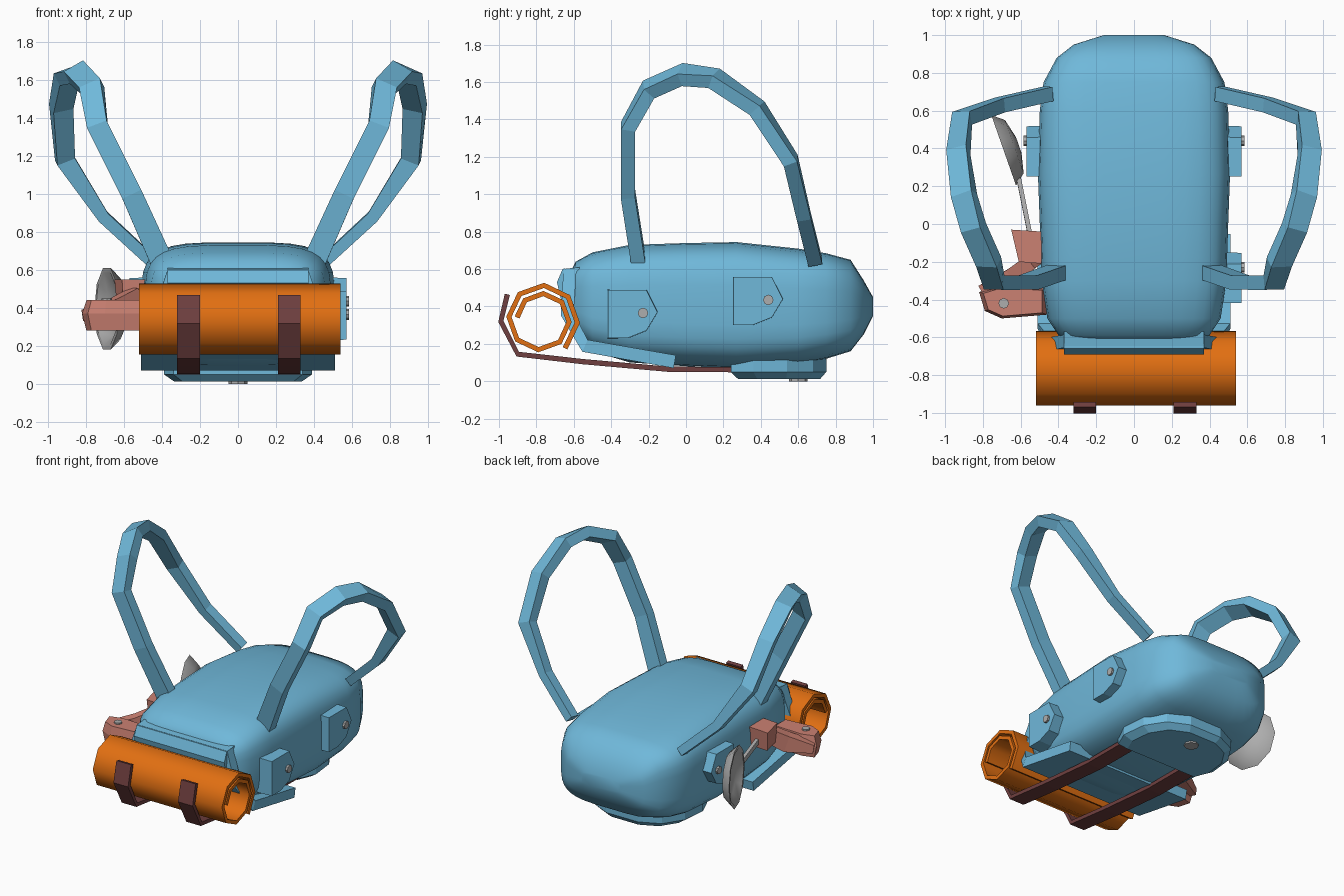
import bpy, bmesh, math
from mathutils import Vector

cube = bpy.data.objects.get("Cube")
if cube:
    bpy.data.objects.remove(cube, do_unlink=True)


def material(name, rgb):
    m = bpy.data.materials.new(name)
    m.use_nodes = True
    m.diffuse_color = (*rgb, 1)
    m.node_tree.nodes["Principled BSDF"].inputs["Base Color"].default_value = (*rgb, 1)
    return m


BLUE = material("blue canvas", (0.16, 0.48, 0.70))
ORANGE = material("orange blanket", (0.76, 0.16, 0.006))
MAROON = material("maroon leather", (0.16, 0.05, 0.05))
SALMON = material("salmon grip", (0.60, 0.22, 0.17))
GREY = material("grey metal", (0.42, 0.42, 0.42))


def loft(name, rings, mat, smooth=None, caps=True):
    """Skin a list of closed rings with equal vertex counts."""
    bm = bmesh.new()
    loops = [[bm.verts.new(p) for p in ring] for ring in rings]
    n = len(loops[0])
    for a, b in zip(loops, loops[1:]):
        for i in range(n):
            j = (i + 1) % n
            bm.faces.new((a[i], a[j], b[j], b[i]))
    if caps:
        bm.faces.new(loops[0])
        bm.faces.new(loops[-1])
    bmesh.ops.recalc_face_normals(bm, faces=bm.faces)
    me = bpy.data.meshes.new(name)
    bm.to_mesh(me)
    bm.free()
    me.materials.append(mat)
    ob = bpy.data.objects.new(name, me)
    bpy.context.collection.objects.link(ob)
    if smooth:
        bpy.ops.object.select_all(action="DESELECT")
        ob.select_set(True)
        bpy.context.view_layer.objects.active = ob
        bpy.ops.object.shade_smooth_by_angle(angle=math.radians(smooth))
    return ob


def band(name, path, widths, thick, mat, across=(1, 0, 0), smooth=None):
    """Sweep a rectangle along a path; widths and thick are half sizes."""
    path = [Vector(p) for p in path]
    rings = []
    for i, p in enumerate(path):
        t = (path[min(i + 1, len(path) - 1)] - path[max(i - 1, 0)]).normalized()
        w = Vector(across)
        w = (w - t * w.dot(t)).normalized()
        h = t.cross(w) * thick
        w = w * widths[i]
        rings.append([p + w + h, p - w + h, p - w - h, p + w - h])
    return loft(name, rings, mat, smooth)


def plate(name, outline, axis, levels, mat, taper=1.0, smooth=None):
    """Extrude an outline along x or z, scaling the far end by taper."""
    cu = sum(p[0] for p in outline) / len(outline)
    cv = sum(p[1] for p in outline) / len(outline)
    rings = []
    for level, s in zip(levels, (1.0, taper)):
        pts = [(cu + (u - cu) * s, cv + (v - cv) * s) for u, v in outline]
        rings.append([(level, u, v) if axis == "x" else (u, v, level) for u, v in pts])
    return loft(name, rings, mat, smooth)


def disc(u, v, r, n=8):
    return [(u + r * math.cos(math.tau * i / n), v + r * math.sin(math.tau * i / n))
            for i in range(n)]


# Main bag: rounded-box sections as y, half width, bottom, top
def section(y, w, lo, hi, n=32):
    def power(c):
        return math.copysign(abs(c) ** 0.5, c)
    ring = []
    for i in range(n):
        a = math.tau * (i + 0.5) / n
        ring.append((w * power(math.cos(a)), y, (lo + hi) / 2 + (hi - lo) / 2 * power(math.sin(a))))
    return ring


body = [(-0.62, 0.34, 0.32, 0.58), (-0.59, 0.40, 0.24, 0.64), (-0.5, 0.46, 0.16, 0.69),
        (-0.3, 0.49, 0.10, 0.73), (0.0, 0.50, 0.08, 0.74), (0.27, 0.51, 0.07, 0.745),
        (0.6, 0.50, 0.09, 0.71), (0.75, 0.48, 0.12, 0.685), (0.88, 0.41, 0.16, 0.65),
        (0.95, 0.32, 0.25, 0.54), (1.0, 0.16, 0.35, 0.45)]
loft("bag_body", [section(*s) for s in body], BLUE, 80)

# Lid flap wrapping the end and underside
band("lid_flap", [(0, -0.62, 0.60), (0, -0.635, 0.36), (0, -0.54, 0.19), (0, -0.06, 0.105)],
     [0.37, 0.45, 0.51, 0.51], 0.035, BLUE)
plate("lid_lip", [(-0.69, 0.53), (-0.66, 0.60), (-0.57, 0.61), (-0.57, 0.46), (-0.66, 0.40)],
      "x", (-0.37, 0.37), BLUE)

# Shoulder straps, mirrored
strap = [(0.39, -0.25, 0.62), (0.56, -0.31, 1.0), (0.74, -0.31, 1.36), (0.77, -0.20, 1.56),
         (0.85, -0.02, 1.64), (0.90, 0.15, 1.62), (0.93, 0.38, 1.46), (0.91, 0.56, 1.18),
         (0.71, 0.63, 0.88), (0.45, 0.69, 0.64)]
half = [0.06, 0.055, 0.055, 0.06, 0.06, 0.06, 0.055, 0.05, 0.032, 0.03]
for side, s in (("left", 1), ("right", -1)):
    band(side + "_shoulder_strap", [(x * s, y, z) for x, y, z in strap], half, 0.038,
         BLUE, (s * 0.9, 0, -0.44))


# Side pockets with studs
def pocket(name, y, z, s):
    shape = [(0, 0), (0.11, 0), (0.21, 0.04), (0.27, 0.14), (0.21, 0.26), (0, 0.26)]
    plate(name, [(y + u, z + v) for u, v in shape], "x", (s * 0.45, s * 0.57), BLUE, 0.98)
    plate(name + "_stud", disc(y + 0.19, z + 0.135, 0.028), "x", (s * 0.56, s * 0.585), GREY)


pocket("left_rear_pocket", 0.25, 0.30, 1)
pocket("left_front_pocket", -0.42, 0.23, 1)
pocket("right_rear_pocket", 0.25, 0.30, -1)

# Underside pocket
half_outline = [(0.34, 0.24), (0.39, 0.36), (0.37, 0.54), (0.28, 0.68), (0.13, 0.75)]
outline = half_outline + [(-x, y) for x, y in reversed(half_outline)]
plate("underside_pocket", outline, "z", (0.05, 0.012), BLUE, 0.86)
plate("underside_pocket_base", outline, "z", (0.14, 0.05), BLUE)
plate("underside_stud", disc(0, 0.60, 0.05), "z", (0.02, 0.0), GREY)

# Rolled blanket: a spiral sheet
roll = []
for i in range(14):
    a = math.radians(-50 + 45 * i)
    r = 0.2 - 0.0055 * i
    roll.append((0.01, -0.775 + r * math.cos(a), 0.33 + r * math.sin(a)))
band("blanket_roll", roll, [0.53] * len(roll), 0.014, ORANGE, smooth=60)

# Leather straps holding the roll
for side, x in (("right", -0.26), ("left", 0.27)):
    path = [(-0.955, 0.465), (-0.99, 0.32), (-0.90, 0.145), (-0.55, 0.105), (-0.1, 0.065), (0.27, 0.062)]
    band(side + "_roll_strap", [(x, y, z) for y, z in path], [0.06] * 6, 0.014, MAROON)

# Ladle: dished bowl, thin stem
axis_n = Vector((0.94, 0.33, 0))
axis_u = Vector((-0.33, 0.94, 0))
bowl_c = Vector((-0.69, 0.39, 0.395))
bowl_rings = []
for r, depth in ((0.04, 0.055), (0.15, 0.04), (0.2, 0), (0.225, 0), (0.17, 0.06), (0.05, 0.085)):
    bowl_rings.append([bowl_c + axis_n * depth + axis_u * u * 0.88 + Vector((0, 0, v))
                       for u, v in disc(0, 0, r, 10)])
loft("ladle_bowl", bowl_rings, GREY, 40)
band("ladle_stem", [(-0.61, 0.24, 0.41), (-0.55, -0.06, 0.46)], [0.012, 0.012], 0.018, GREY)

# Grip assembly holding the ladle
plate("grip_block", [(-0.65, -0.03), (-0.49, -0.04), (-0.49, -0.21), (-0.61, -0.20)],
      "z", (0.55, 0.41), SALMON, 0.85)
band("grip_arm", [(-0.53, -0.19, 0.46), (-0.64, -0.27, 0.39), (-0.80, -0.36, 0.36)],
     [0.05, 0.06, 0.03], 0.04, SALMON, (0, 0, 1))
head = [(-0.46, -0.34), (-0.72, -0.33), (-0.82, -0.36), (-0.79, -0.46), (-0.70, -0.50), (-0.46, -0.48)]
plate("grip_head_upper", head, "z", (0.37, 0.44), SALMON, 0.86)
plate("grip_head_lower", head, "z", (0.37, 0.28), SALMON, 0.86)
plate("grip_stud", disc(-0.69, -0.42, 0.028), "z", (0.43, 0.45), GREY)
